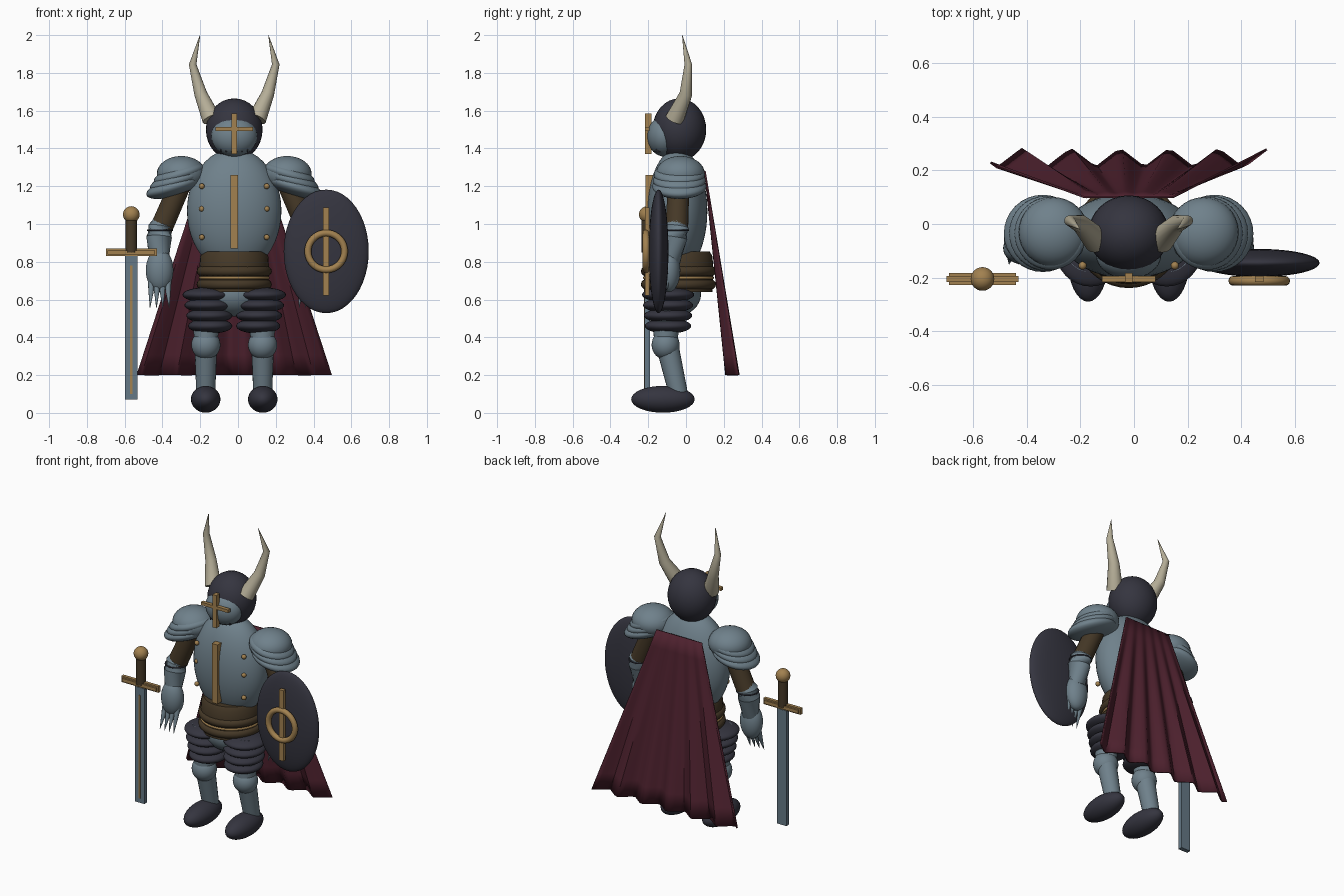
import bpy, bmesh, math
from mathutils import Vector, Matrix

cube = bpy.data.objects.get("Cube")
if cube:
    bpy.data.objects.remove(cube)

AXIS_X = -0.02  # body centre line


def material(name, rgb):
    m = bpy.data.materials.new(name)
    m.use_nodes = True
    m.diffuse_color = (*rgb, 1)
    node = m.node_tree.nodes["Principled BSDF"]
    node.inputs["Base Color"].default_value = (*rgb, 1)
    node.inputs["Roughness"].default_value = 0.6
    return m


STEEL = material("steel", (0.16, 0.22, 0.26))
DARK = material("dark iron", (0.035, 0.035, 0.05))
BRASS = material("brass", (0.36, 0.22, 0.08))
LEATHER = material("leather", (0.06, 0.04, 0.02))
CLOTH = material("red cloth", (0.075, 0.015, 0.027))
BONE = material("bone", (0.46, 0.42, 0.31))
BLADE = material("blade steel", (0.13, 0.19, 0.24))


def finish(name, bm, mat, angle=40):
    bmesh.ops.recalc_face_normals(bm, faces=bm.faces)
    me = bpy.data.meshes.new(name)
    bm.to_mesh(me)
    bm.free()
    me.materials.append(mat)
    me.shade_smooth()
    me.set_sharp_from_angle(angle=math.radians(angle))
    ob = bpy.data.objects.new(name, me)
    ob.location.x = AXIS_X
    bpy.context.collection.objects.link(ob)
    return ob


def ball(name, mat, at, size, tilt=0, seg=32):
    """Ellipsoid with three radii, tilted about the front axis."""
    bm = bmesh.new()
    bmesh.ops.create_uvsphere(bm, u_segments=seg, v_segments=seg // 2, radius=1)
    bm.transform(Matrix.Translation(at) @ Matrix.Rotation(tilt, 4, "Y")
                 @ Matrix.Diagonal((*size, 1)))
    return finish(name, bm, mat)


def box(name, mat, at, half):
    bm = bmesh.new()
    bmesh.ops.create_cube(bm, size=2)
    bm.transform(Matrix.Translation(at) @ Matrix.Diagonal((*half, 1)))
    return finish(name, bm, mat)


def tube(name, mat, points, radii, sides=20, angle=40):
    """Round tube through points, with one radius for each point."""
    bm = bmesh.new()
    pts = [Vector(p) for p in points]
    rings = []
    for i, (p, r) in enumerate(zip(pts, radii)):
        way = pts[min(i + 1, len(pts) - 1)] - pts[max(i - 1, 0)]
        turn = Vector((0, 0, 1)).rotation_difference(way)
        rings.append([bm.verts.new(p + turn @ Vector((r * math.cos(a), r * math.sin(a), 0)))
                      for a in (math.tau * k / sides for k in range(sides))])
    for low, high in zip(rings, rings[1:]):
        for k in range(sides):
            j = (k + 1) % sides
            bm.faces.new((low[k], low[j], high[j], high[k]))
    bm.faces.new(rings[0])
    bm.faces.new(rings[-1])
    return finish(name, bm, mat, angle)


def ring(name, mat, at, major, minor, upright=False, depth=1.0):
    bm = bmesh.new()
    n, m = 40, 12
    grid = [[bm.verts.new(((major + minor * math.cos(b)) * math.cos(a),
                           (major + minor * math.cos(b)) * math.sin(a) * depth,
                           minor * math.sin(b)))
             for b in (math.tau * j / m for j in range(m))]
            for a in (math.tau * i / n for i in range(n))]
    for i in range(n):
        for j in range(m):
            k, l = (i + 1) % n, (j + 1) % m
            bm.faces.new((grid[i][j], grid[k][j], grid[k][l], grid[i][l]))
    turn = Matrix.Rotation(math.pi / 2 if upright else 0, 4, "X")
    bm.transform(Matrix.Translation(at) @ turn)
    return finish(name, bm, mat)


# Helmet and visor
ball("helmet", DARK, (0, -0.035, 1.5), (0.15, 0.142, 0.165))
ball("visor", STEEL, (0, -0.115, 1.465), (0.122, 0.09, 0.108))
box("visor_upright", BRASS, (0, -0.2, 1.478), (0.014, 0.018, 0.108))
box("visor_crossbar", BRASS, (0, -0.205, 1.503), (0.1, 0.012, 0.01))
for i in range(6):
    x = -0.07 + i * 0.028
    box("breath_slot", DARK, (x, -0.162 + 3 * x * x, 1.395), (0.003, 0.012, 0.014))

# Torso, breastplate trim and belts
ball("breastplate", STEEL, (0, -0.045, 1.07), (0.25, 0.158, 0.33), seg=48)
box("chest_strip", BRASS, (0, -0.195, 1.065), (0.021, 0.02, 0.195))
tube("waist", LEATHER, [(0, -0.04, z) for z in (0.64, 0.76, 0.83, 0.855)],
     [0.18, 0.185, 0.18, 0.165], 32)
ball("pelvis", STEEL, (0, -0.06, 0.63), (0.17, 0.14, 0.12))
for z in (0.75, 0.68):
    ring("belt", LEATHER, (0, -0.04, z), 0.172, 0.027)
ring("belt_trim", BRASS, (0, -0.04, 0.715), 0.18, 0.008)

for side, tag in ((-1, "right"), (1, "left")):
    # Horn
    tube(tag + "_horn", BONE,
         [(side * 0.12, -0.06, 1.555), (side * 0.178, 0.0, 1.69),
          (side * 0.22, 0.012, 1.845), (side * 0.181, -0.02, 2.0)],
         [0.05, 0.034, 0.02, 0.001], 16, 60)

    # Chest rivets
    for z in (1.2, 1.08, 0.93):
        ball(tag + "_rivet", BRASS, (side * 0.172, -0.155, z), (0.015,) * 3, seg=16)

    # Layered shoulder plates
    ball(tag + "_shoulder_dome", STEEL, (side * 0.28, -0.03, 1.265), (0.13, 0.13, 0.095))
    for i in range(3):
        ball(tag + "_shoulder_plate", STEEL,
             (side * (0.292 + 0.014 * i), -0.035, 1.262 - 0.032 * i),
             (0.14 + 0.006 * i, 0.136 + 0.004 * i, 0.05), side * 0.3)

    # Arm
    tube(tag + "_upper_arm", LEATHER,
         [(side * 0.29, -0.04, 1.2), (side * 0.385, -0.048, 0.98)], [0.058, 0.06])
    tube(tag + "_forearm", STEEL,
         [(side * 0.385, -0.048, 1.02), (side * 0.39, -0.05, 0.985),
          (side * 0.398, -0.06, 0.93), (side * 0.398, -0.08, 0.8)],
         [0.045, 0.066, 0.068, 0.05])
    ring(tag + "_elbow_trim", DARK, (side * 0.393, -0.053, 0.967), 0.066, 0.004)
    ball(tag + "_gauntlet", STEEL, (side * 0.395, -0.09, 0.755), (0.073, 0.06, 0.115))
    for i in range(4):
        x = 0.35 + 0.03 * i
        tube(tag + "_claw", STEEL,
             [(side * x, -0.1, 0.7), (side * x, -0.12, 0.64),
              (side * (x - 0.002 + 0.004 * (i - 1)), -0.15, 0.555)],
             [0.018, 0.014, 0.001], 10, 60)

    # Thigh plates, shin and foot
    for i in range(4):
        r = 0.132 - 0.005 * i
        ball(tag + "_thigh_plate", DARK,
             (side * (0.142 - 0.005 * i), -0.095, 0.625 - 0.055 * i), (r, r + 0.006, 0.04))
    tube(tag + "_thigh", STEEL, [(side * 0.145, -0.09, 0.65), (side * 0.15, -0.11, 0.36)],
         [0.09, 0.06])
    ball(tag + "_knee", STEEL, (side * 0.15, -0.108, 0.36), (0.077, 0.074, 0.078))
    tube(tag + "_shin", STEEL, [(side * 0.15, -0.1, 0.36), (side * 0.151, -0.04, 0.1)],
         [0.06, 0.05])
    ball(tag + "_foot", DARK, (side * 0.151, -0.122, 0.072), (0.078, 0.168, 0.071))

# Sword
SX, SY = -0.545, -0.205
box("blade", BLADE, (SX, SY, 0.45), (0.034, 0.014, 0.38))
box("blade_inlay", BRASS, (SX, SY - 0.014, 0.44), (0.006, 0.004, 0.34))
box("guard", BRASS, (SX, SY, 0.85), (0.135, 0.011, 0.02))
box("guard_core", BRASS, (SX, SY, 0.85), (0.125, 0.022, 0.011))
tube("grip", LEATHER, [(SX, SY, 0.85), (SX, SY, 1.03)], [0.03, 0.03])
ball("pommel", BRASS, (SX, SY, 1.05), (0.044,) * 3)

# Shield
HX = 0.487
ball("shield", DARK, (HX, -0.145, 0.855), (0.225, 0.052, 0.327), seg=48)
ring("shield_ring", BRASS, (HX, -0.212, 0.855), 0.097, 0.018, upright=True)
box("shield_bar", BRASS, (HX, -0.205, 0.855), (0.016, 0.012, 0.233))

# Pleated cape, flaring and folding more toward the hem
bm = bmesh.new()
COLS, ROWS = 44, 10
rows = []
for j in range(ROWS + 1):
    t = j / ROWS
    row = []
    for i in range(COLS + 1):
        hem_x = 0.515 * (2 * i / COLS - 1)
        wave = math.acos(math.cos(math.pi * (hem_x + 0.215) / 0.183 * 2)) / math.pi
        fold = 0.035 - 0.07 * wave
        row.append(bm.verts.new((hem_x * (0.32 + 0.68 * t),
                                 0.1 + t * (0.145 + fold), 1.28 - 1.08 * t)))
    rows.append(row)
for a, b in zip(rows, rows[1:]):
    for i in range(COLS):
        bm.faces.new((a[i], a[i + 1], b[i + 1], b[i]))
cape = finish("cape", bm, CLOTH, 50)
thick = cape.modifiers.new("thickness", "SOLIDIFY")
thick.thickness = 0.008
thick.offset = 0
